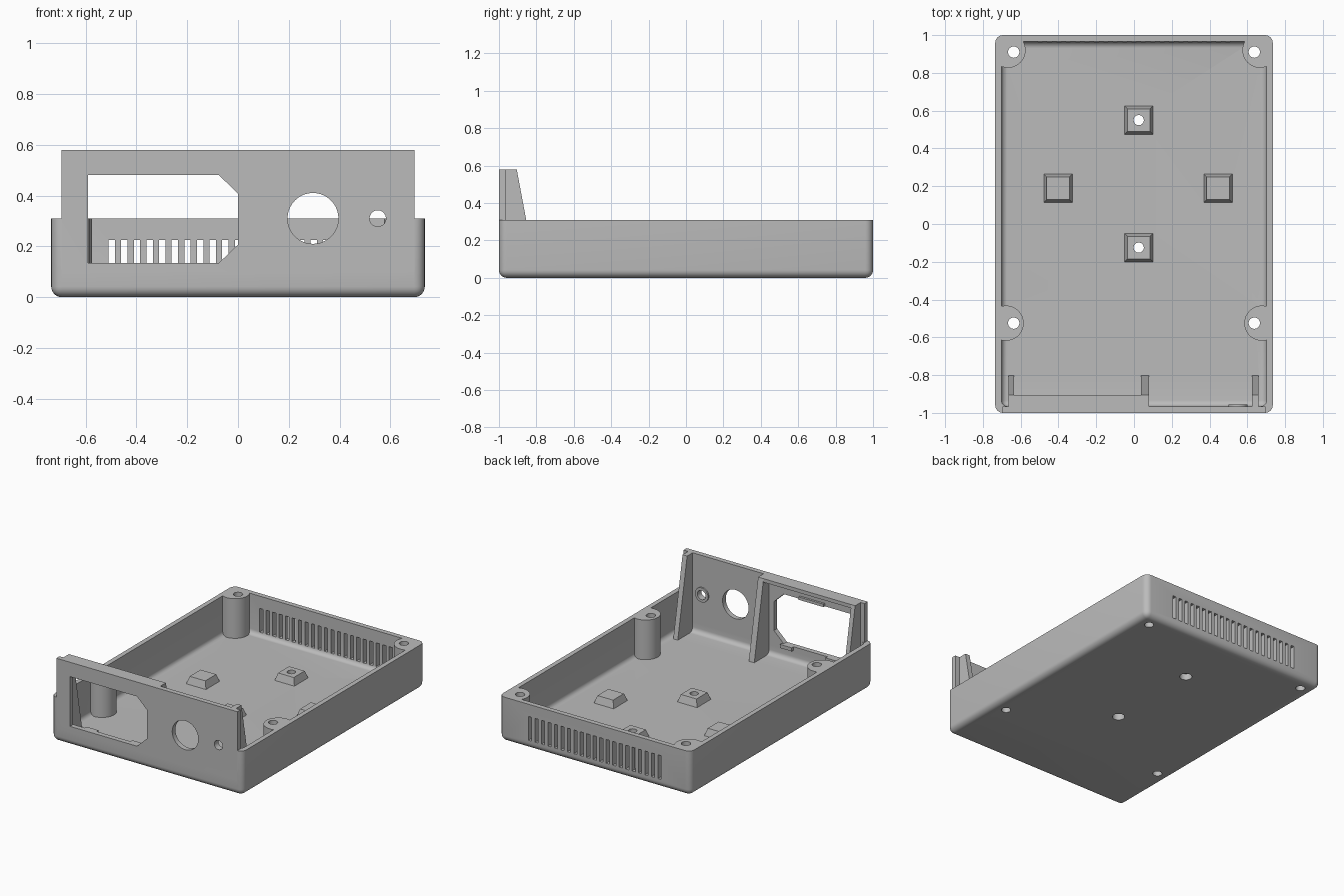
import bpy, bmesh
from math import radians, sqrt
from mathutils import Matrix, Vector

if "Cube" in bpy.data.objects:
    bpy.data.objects.remove(bpy.data.objects["Cube"], do_unlink=True)

grey = bpy.data.materials.new("light grey plastic")
grey.use_nodes = True
grey.diffuse_color = (0.5, 0.5, 0.5, 1)
grey.node_tree.nodes["Principled BSDF"].inputs["Base Color"].default_value = (0.5, 0.5, 0.5, 1)


def finish(bm, name):
    bmesh.ops.recalc_face_normals(bm, faces=bm.faces)
    mesh = bpy.data.meshes.new(name)
    bm.to_mesh(mesh)
    bm.free()
    mesh.materials.append(grey)
    ob = bpy.data.objects.new(name, mesh)
    bpy.context.collection.objects.link(ob)
    return ob


def box(name, lo, hi, radius=0):
    """Box between two corners; radius rounds the upright and bottom edges."""
    bm = bmesh.new()
    lo, hi = Vector(lo), Vector(hi)
    bmesh.ops.create_cube(bm, size=1, matrix=Matrix.Translation((lo + hi) / 2)
                          @ Matrix.Diagonal((*(hi - lo), 1)))
    if radius:
        edges = [e for e in bm.edges if min(v.co.z for v in e.verts) < lo.z + 1e-4]
        bmesh.ops.bevel(bm, geom=edges, offset=radius, segments=6,
                        profile=0.5, affect='EDGES')
    return finish(bm, name)


def cylinder(name, centre, r, depth, axis='Z', sides=48, r2=None, turn=0):
    bm = bmesh.new()
    rot = Matrix.Rotation(radians(90), 4, 'X') if axis == 'Y' else Matrix.Rotation(turn, 4, 'Z')
    bmesh.ops.create_cone(bm, cap_ends=True, segments=sides, radius1=r,
                          radius2=r if r2 is None else r2, depth=depth,
                          matrix=Matrix.Translation(centre) @ rot)
    return finish(bm, name)


def prism(name, outline, axis, start, end):
    """Extrude an outline along x (points are y, z) or y (points are x, z)."""
    bm = bmesh.new()
    verts = [bm.verts.new((start, a, b) if axis == 'X' else (a, start, b)) for a, b in outline]
    face = bm.faces.new(verts)
    moved = bmesh.ops.extrude_face_region(bm, geom=[face])['geom']
    step = (end - start, 0, 0) if axis == 'X' else (0, end - start, 0)
    bmesh.ops.translate(bm, vec=step, verts=[g for g in moved if isinstance(g, bmesh.types.BMVert)])
    return finish(bm, name)


def combine(target, tools, operation):
    """Apply each tool to the target and remove it."""
    for tool in tools:
        tool.hide_render = True
        mod = target.modifiers.new("combine", 'BOOLEAN')
        mod.operation, mod.object, mod.solver = operation, tool, 'EXACT'
        bpy.context.view_layer.objects.active = target
        bpy.ops.object.modifier_apply(modifier=mod.name)
        bpy.data.objects.remove(tool, do_unlink=True)


WALL, RIM, TOP, FLOOR = 0.035, 0.31, 0.58, 0.035

# Tray: rounded shell, with the screw posts left standing in the cavity
tray = box("case_tray", (-0.735, -1, 0), (0.735, 1, RIM), 0.042)
cavity = box("cavity_cutter", (-0.702, -1 + WALL, FLOOR), (0.702, 1 - WALL, 0.4), 0.032)
posts = []
for side in (-1, 1):
    posts.append(cylinder("back_post", (side * 0.667, 0.92, 0.25), 0.093, 0.8))
    posts.append(cylinder("front_post", (side * 0.677, -0.525, 0.25), 0.093, 0.8))
combine(cavity, posts, 'DIFFERENCE')
combine(tray, [cavity], 'DIFFERENCE')

# Raised front panel
combine(tray, [box("front_panel", (-0.695, -1, 0.1), (0.695, -1 + WALL, TOP))], 'UNION')

# Sloping ribs behind the panel, and the shelf along its top
rib = [(-0.98, 0.02), (-0.80, 0.02), (-0.905, TOP), (-0.98, TOP)]
extras = [prism("rib", rib, 'X', a, b)
          for a, b in ((-0.665, -0.635), (0.038, 0.08), (0.625, 0.66))]
extras.append(box("top_shelf", (-0.65, -0.98, 0.555), (0.06, -0.905, TOP)))
extras.append(cylinder("small_hole_boss", (0.55, -0.968, RIM), 0.05, 0.025, 'Y'))

# Small catches at the window edges
extras.append(box("upper_catch", (-0.39, -0.975, 0.48), (-0.20, -0.95, 0.50)))
for x in (-0.50, -0.15):
    extras.append(box("lower_catch", (x, -0.975, 0.11), (x + 0.09, -0.945, 0.135)))

# Tapered standoffs on the floor
pads = [(0.025, 0.55), (0.025, -0.125), (-0.402, 0.19), (0.445, 0.19)]
for x, y in pads:
    extras.append(cylinder("standoff", (x, y, FLOOR + 0.02), 0.0785 * sqrt(2), 0.06, sides=4,
                           r2=0.06 * sqrt(2), turn=radians(45)))
combine(tray, extras, 'UNION')

# Panel openings: chamfered window and two round holes
window = [(-0.59, 0.135), (-0.075, 0.135), (0, 0.207), (0, 0.408), (-0.075, 0.48), (-0.59, 0.48)]
cuts = [prism("window_cutter", window, 'Y', -1.1, -0.93),
        cylinder("large_hole", (0.295, -1, RIM), 0.1, 0.2, 'Y', 64),
        cylinder("small_hole", (0.55, -1, RIM), 0.032, 0.2, 'Y')]

# Screw holes through posts and the two central standoffs
for x in (-0.637, 0.637):
    for y in (0.91, -0.525):
        cuts.append(cylinder("screw_hole", (x, y, 0.2), 0.03, 1, sides=32))
for x, y in pads[:2]:
    cuts.append(cylinder("standoff_hole", (x, y, 0), 0.027, 0.5, sides=32))
    cuts.append(cylinder("counterbore", (x, y, 0), 0.04, 0.09, sides=32))

# Vent slots in the back wall
for i in range(-10, 11):
    x = i * 0.0497
    cuts.append(box("vent_cutter", (x - 0.0125, 0.955, 0.06), (x + 0.0125, 1.1, 0.225)))
combine(tray, cuts, 'DIFFERENCE')

# Smooth the rounded edges only
bpy.ops.object.select_all(action='DESELECT')
tray.select_set(True)
bpy.context.view_layer.objects.active = tray
bpy.ops.object.shade_smooth_by_angle(angle=radians(30))
